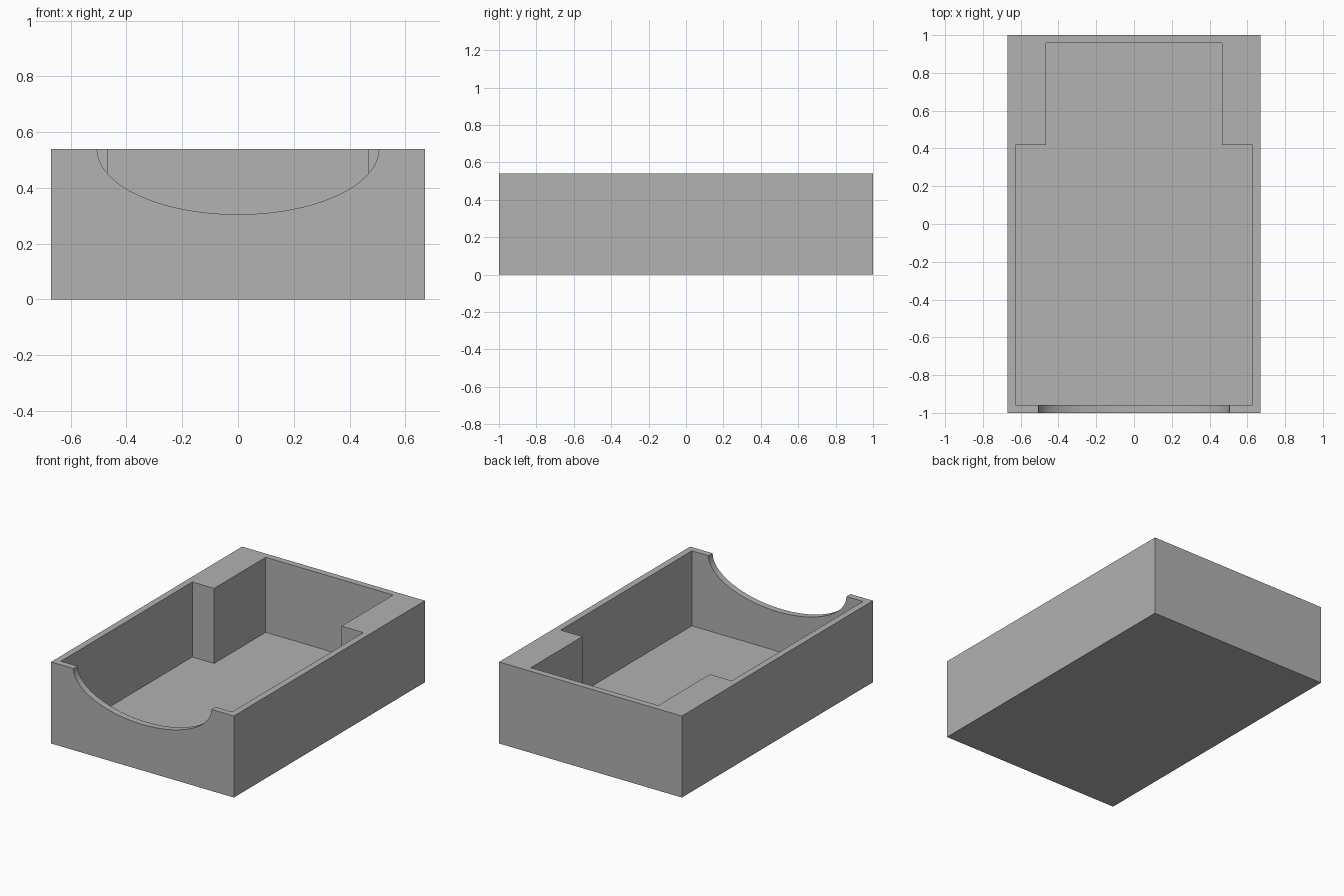
import bpy
import bmesh
from math import cos, sin, pi, radians
from mathutils import Vector

cube = bpy.data.objects.get("Cube")
if cube:
    bpy.data.objects.remove(cube, do_unlink=True)

HALF_W, HALF_L, HEIGHT = 0.67, 1.0, 0.54
WALL = 0.043

grey = bpy.data.materials.new("plain grey")
grey.use_nodes = True
colour = (0.445, 0.445, 0.445, 1)
grey.diffuse_color = colour
grey.node_tree.nodes["Principled BSDF"].inputs["Base Color"].default_value = colour


def prism(name, outline, direction):
    """Closed solid made by extruding a flat outline along a direction."""
    bm = bmesh.new()
    face = bm.faces.new([bm.verts.new(p) for p in outline])
    result = bmesh.ops.extrude_face_region(bm, geom=[face], use_keep_orig=True)
    top = [v for v in result["geom"] if isinstance(v, bmesh.types.BMVert)]
    bmesh.ops.translate(bm, verts=top, vec=Vector(direction))
    bmesh.ops.recalc_face_normals(bm, faces=bm.faces)
    mesh = bpy.data.meshes.new(name)
    bm.to_mesh(mesh)
    bm.free()
    mesh.materials.append(grey)
    obj = bpy.data.objects.new(name, mesh)
    bpy.context.collection.objects.link(obj)
    return obj


def cut(target, cutter):
    """Subtract the cutter, then discard it."""
    mod = target.modifiers.new("cut", "BOOLEAN")
    mod.operation = "DIFFERENCE"
    mod.solver = "EXACT"
    mod.object = cutter
    cutter.hide_render = True
    bpy.context.view_layer.objects.active = target
    bpy.ops.object.modifier_apply(modifier=mod.name)
    bpy.data.objects.remove(cutter, do_unlink=True)


# Outer block
corners = [(-1, -1), (1, -1), (1, 1), (-1, 1)]
tray = prism("tray", [(x * HALF_W, y * HALF_L, 0) for x, y in corners], (0, 0, HEIGHT))

# Stepped pocket, narrower at the back
wide, narrow, step = HALF_W - WALL, 0.467, 0.417
end = HALF_L - WALL
right_side = [(wide, -end), (wide, step), (narrow, step), (narrow, end)]
outline = right_side + [(-x, y) for x, y in reversed(right_side)]
cut(tray, prism("pocket_cutter", [(x, y, WALL) for x, y in outline], (0, 0, 1)))

# Half-ellipse notch through the front wall
steps = 64
arc = [(0.505 * cos(pi + pi * i / steps), -1.1, HEIGHT + 0.235 * sin(pi + pi * i / steps))
       for i in range(steps + 1)]
arc += [(0.505, -1.1, 0.8), (-0.505, -1.1, 0.8)]
cut(tray, prism("notch_cutter", arc, (0, 0.3, 0)))

# Smooth the notch, keep the box edges crisp
bpy.ops.object.select_all(action="DESELECT")
tray.select_set(True)
bpy.context.view_layer.objects.active = tray
bpy.ops.object.shade_smooth_by_angle(angle=radians(30))
